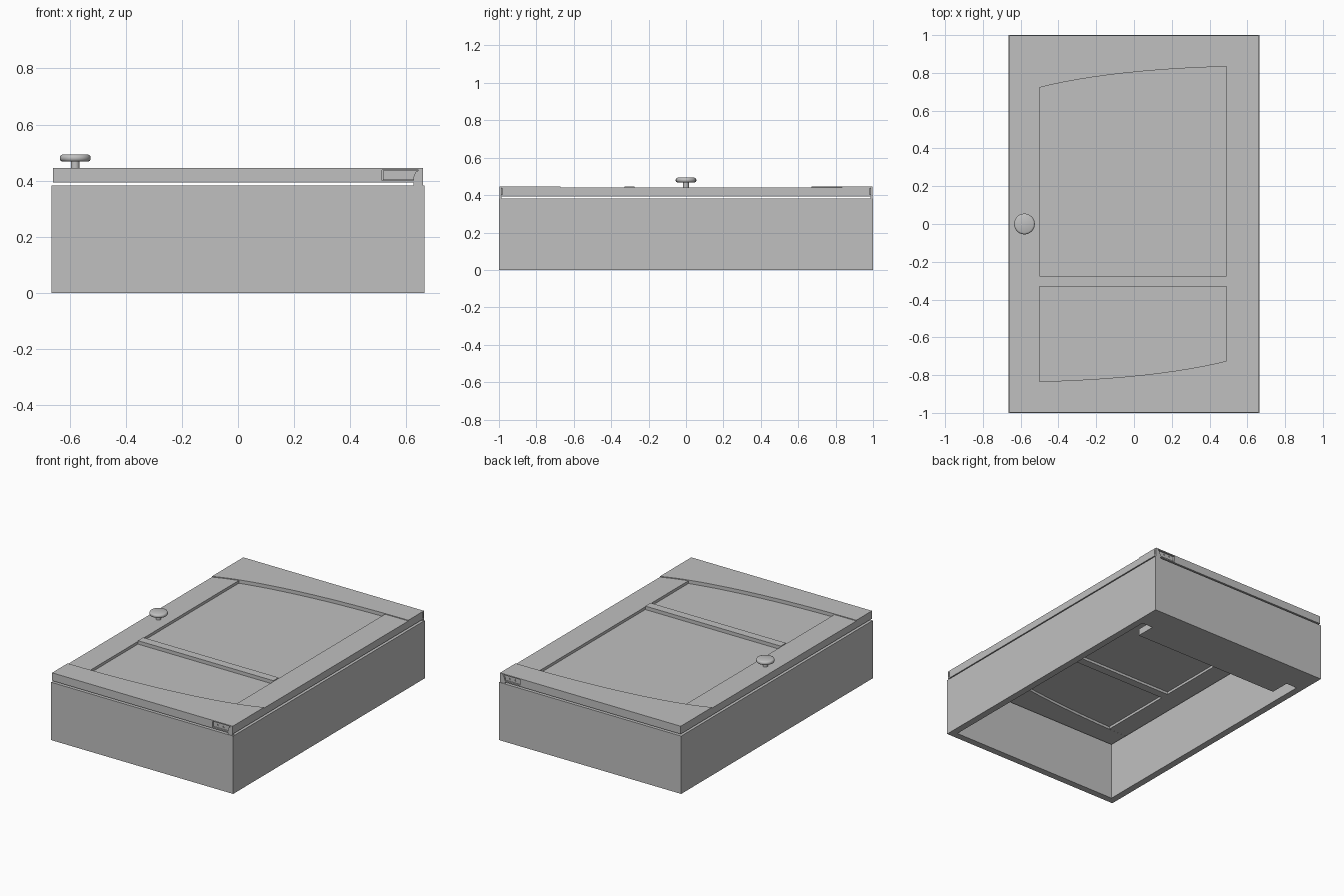
import bpy, bmesh, math

if "Cube" in bpy.data.objects:
    bpy.data.objects.remove(bpy.data.objects["Cube"])

grey = bpy.data.materials.new("grey")
grey.diffuse_color = (0.53, 0.53, 0.53, 1)
grey.use_nodes = True
grey.node_tree.nodes["Principled BSDF"].inputs["Base Color"].default_value = grey.diffuse_color


def finish(name, bm):
    bmesh.ops.recalc_face_normals(bm, faces=bm.faces)
    mesh = bpy.data.meshes.new(name)
    bm.to_mesh(mesh)
    bm.free()
    mesh.materials.append(grey)
    ob = bpy.data.objects.new(name, mesh)
    bpy.context.collection.objects.link(ob)
    return ob


def prism(name, outline, z0, z1):
    """Extrude an xy outline from z0 to z1."""
    bm = bmesh.new()
    face = bm.faces.new([bm.verts.new((x, y, z0)) for x, y in outline])
    ext = bmesh.ops.extrude_face_region(bm, geom=[face])
    for g in ext["geom"]:
        if isinstance(g, bmesh.types.BMVert):
            g.co.z = z1
    return finish(name, bm)


def box(name, x0, x1, y0, y1, z0, z1):
    return prism(name, [(x0, y0), (x1, y0), (x1, y1), (x0, y1)], z0, z1)


def cut(ob, cutter):
    m = ob.modifiers.new("cut", "BOOLEAN")
    m.operation, m.solver, m.object = "DIFFERENCE", "EXACT", cutter
    cutter.hide_render = True
    cutter.hide_viewport = True
    cutter.display_type = "WIRE"


W = 0.665           # half width of the carcass
D = 0.66            # half width of the door
Z0, ZS, ZR = 0.393, 0.440, 0.445   # door back, stile face, rail face

# Carcass: four walls, open on both large sides
body = prism("cabinet_walls", [(-W, -1), (W, -1), (W, 1), (-W, 1)], 0, 0.382)
bm = bmesh.new()
bm.from_mesh(body.data)
bmesh.ops.delete(bm, geom=[f for f in bm.faces if abs(f.normal.z) > 0.5], context="FACES_ONLY")
bm.to_mesh(body.data)
bm.free()
solid = body.modifiers.new("wall", "SOLIDIFY")
solid.thickness, solid.offset, solid.use_even_offset = 0.045, -1, True

# Hanging rail with a notch at each lower corner
prism("hanging_rail", [(-0.625, 0.82), (-0.54, 0.82), (-0.54, 0.69), (0.54, 0.69),
                       (0.54, 0.82), (0.625, 0.82), (0.625, 0.96), (-0.625, 0.96)], 0, 0.045)

# Door end rails: one sweeping curved edge, the other is the same turned half round
curve = []
for i in range(25):
    t = i / 24
    drop = 0.283 * (1 - math.sqrt(1 - (t / 1.1) ** 2))
    curve.append((D - 2 * D * t, 0.835 - drop))
outline = curve + [(-D, 0.998), (D, 0.998)]
top_rail = prism("top_rail", outline, Z0, ZR)
bottom_rail = prism("bottom_rail", [(-x, -y) for x, y in outline], Z0, ZR)

# Stiles, middle rail and recessed panel
box("left_stile", -D, -0.5, -0.85, 0.85, Z0 + 0.0005, ZS)
box("right_stile", 0.49, D, -0.85, 0.85, Z0 + 0.0005, ZS)
box("middle_rail", -0.5, 0.49, -0.33, -0.275, Z0, ZR)
box("door_panel", -0.51, 0.5, -0.85, 0.85, 0.410, 0.422)

# Hinges let into both ends of the door
for s, rail, label in ((-1, bottom_rail, "front"), (1, top_rail, "back")):
    def ybox(name, x0, x1, a, b, z0, z1):
        return box(name, x0, x1, min(s * a, s * b), max(s * a, s * b), z0, z1)
    cut(rail, ybox(label + "_mortise_cutter", 0.513, 0.7, 0.984, 1.05, 0.401, 0.438))
    plate = ybox(label + "_hinge_plate", 0.516, 0.65, 0.983, 0.99, 0.403, 0.436)
    # Screw holes
    for x in (0.55, 0.59):
        hole = bmesh.new()
        bmesh.ops.create_cone(hole, cap_ends=True, segments=16, radius1=0.007,
                              radius2=0.007, depth=0.02)
        for v in hole.verts:
            v.co = (v.co.x + x, v.co.z + s * 0.996, v.co.y + 0.42)
        cut(plate, finish(label + "_screw_cutter", hole))
    # Pivot leg with a rounded upper corner, drawn in xz
    leg = [(0.625, 0.383), (0.66, 0.383), (0.66, 0.44), (0.645, 0.438),
           (0.634, 0.431), (0.627, 0.42), (0.625, 0.405)]
    ob = prism(label + "_hinge_leg", leg, 0.986, 0.998)
    for v in ob.data.vertices:
        x, z, y = v.co
        v.co = (x, s * y, z)
    if s > 0:
        ob.data.flip_normals()

# Round knob, turned from a profile
profile = [(0, 0.42), (0.015, 0.42), (0.015, 0.468), (0.046, 0.468), (0.052, 0.471),
           (0.055, 0.477), (0.055, 0.484), (0.052, 0.490), (0.046, 0.493), (0, 0.493)]
bm = bmesh.new()
vs = [bm.verts.new((-0.58 + r, 0, z)) for r, z in profile]
es = [bm.edges.new(p) for p in zip(vs, vs[1:])]
bmesh.ops.spin(bm, geom=vs + es, cent=(-0.58, 0, 0), axis=(0, 0, 1),
               angle=2 * math.pi, steps=40, use_duplicate=False)
bmesh.ops.remove_doubles(bm, verts=bm.verts, dist=1e-5)
knob = finish("knob", bm)
bpy.context.view_layer.objects.active = knob
knob.select_set(True)
bpy.ops.object.shade_smooth_by_angle(angle=math.radians(40))
